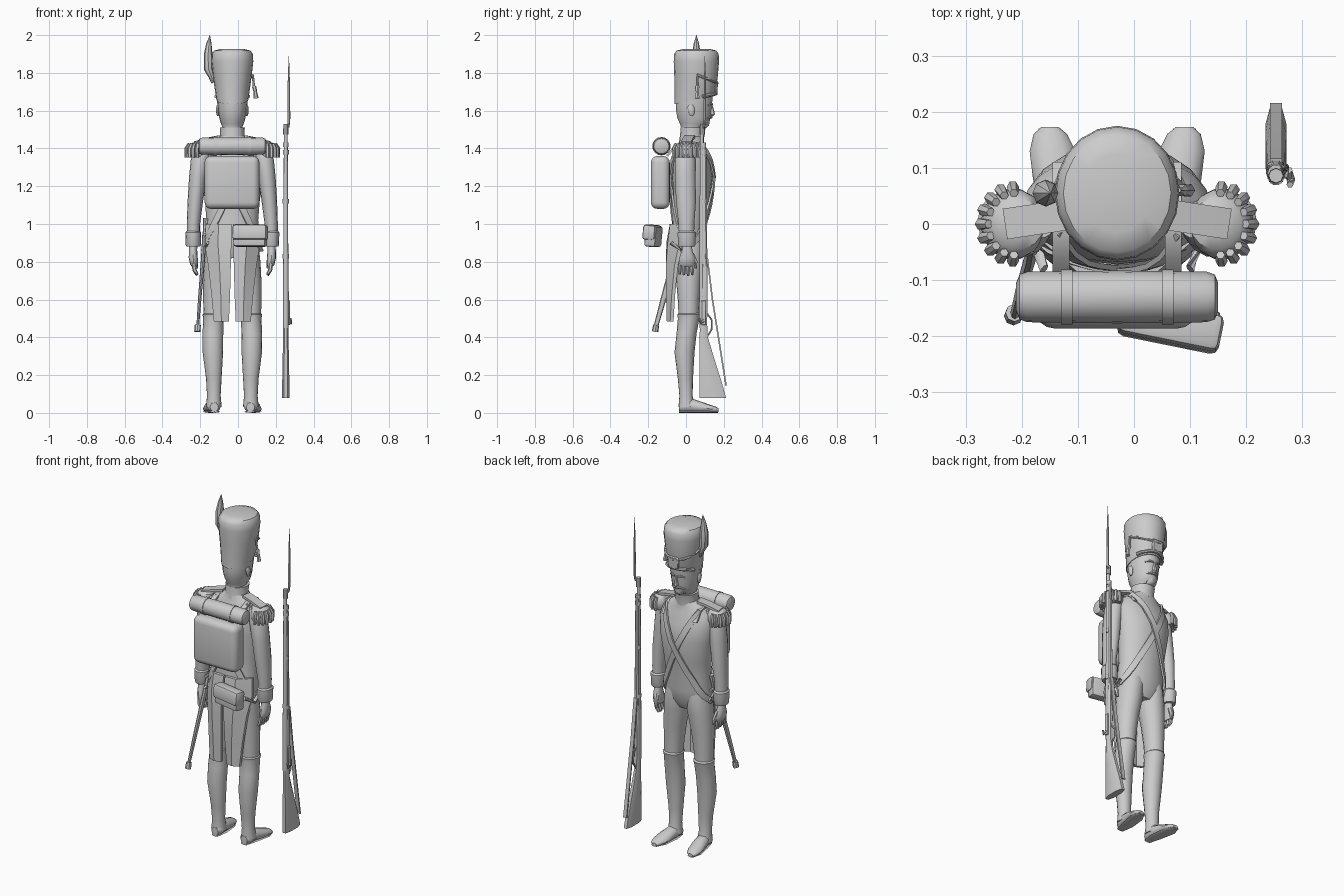
import bpy, bmesh
from math import sin, cos, pi, sqrt
from mathutils import Vector

CX = -0.03  # body centre line


def finish(bm, name, angle=40):
    bmesh.ops.recalc_face_normals(bm, faces=bm.faces)
    me = bpy.data.meshes.new(name)
    bm.to_mesh(me)
    bm.free()
    ob = bpy.data.objects.new(name, me)
    bpy.context.collection.objects.link(ob)
    bpy.ops.object.select_all(action='DESELECT')
    ob.select_set(True)
    bpy.context.view_layer.objects.active = ob
    bpy.ops.object.shade_smooth_by_angle(angle=angle * pi / 180)
    return ob


def skin(bm, loops, caps=True):
    n = len(loops[0])
    rows = [[bm.verts.new(p) for p in l] for l in loops]
    for a, b in zip(rows, rows[1:]):
        for i in range(n):
            bm.faces.new((a[i], a[(i + 1) % n], b[(i + 1) % n], b[i]))
    if caps:
        bm.faces.new(rows[0])
        bm.faces.new(rows[-1])


def loft(name, rings, n=16, axis='Z', ox=0.0, angle=40):
    """rings: (position, centre a, centre b, radius a, radius b) along Z or Y"""
    loops = []
    for t, a, b, ra, rb in rings:
        pts = [(ox + a + ra * cos(2 * pi * i / n), b + rb * sin(2 * pi * i / n)) for i in range(n)]
        loops.append([(p, q, t) if axis == 'Z' else (p, t, q) for p, q in pts])
    bm = bmesh.new()
    skin(bm, loops)
    return finish(bm, name, angle)


def rod(name, pts, radii, n=8, flat=1.0):
    """tapered round bar through points"""
    pts = [Vector(p) for p in pts]
    loops = []
    for i, p in enumerate(pts):
        t = (pts[min(i + 1, len(pts) - 1)] - pts[max(i - 1, 0)]).normalized()
        u = t.cross(Vector((0, 1, 0) if abs(t.y) < .8 else (1, 0, 0))).normalized()
        v = t.cross(u)
        loops.append([p + radii[i] * (u * cos(2 * pi * k / n) * flat + v * sin(2 * pi * k / n)) for k in range(n)])
    bm = bmesh.new()
    skin(bm, loops)
    return finish(bm, name)


def strap(name, pts, normals, w, th):
    """flat belt through points"""
    pts = [Vector(p) for p in pts]
    loops = []
    for i, p in enumerate(pts):
        t = (pts[min(i + 1, len(pts) - 1)] - pts[max(i - 1, 0)]).normalized()
        nn = Vector(normals[i]).normalized()
        s = t.cross(nn).normalized() * w / 2
        nn = nn * th / 2
        loops.append([p + s + nn, p - s + nn, p - s - nn, p + s - nn])
    bm = bmesh.new()
    skin(bm, loops)
    return finish(bm, name)


def box(name, loc, size, rot=(0, 0, 0), bevel=0.01, seg=2):
    bm = bmesh.new()
    bmesh.ops.create_cube(bm, size=1)
    bmesh.ops.scale(bm, vec=size, verts=bm.verts)
    if bevel:
        bmesh.ops.bevel(bm, geom=bm.edges[:], offset=bevel, segments=seg, profile=.5, affect='EDGES')
    ob = finish(bm, name)
    ob.location, ob.rotation_euler = loc, rot
    return ob


# torso and its surface, which the belts follow
TORSO = [(.82, 0, .01, .10, .06), (.87, 0, .012, .135, .085), (.94, 0, .015, .145, .092), (1.02, 0, .02, .137, .09),
         (1.12, 0, .028, .145, .097), (1.25, 0, .035, .162, .107), (1.34, 0, .03, .168, .098),
         (1.40, 0, .025, .15, .078), (1.44, 0, .03, .10, .065), (1.465, 0, .03, .065, .062)]
loft('torso', TORSO, 20, ox=CX)


def surface(x, z, side, lift=.006):
    for a, b in zip(TORSO, TORSO[1:]):
        if a[0] <= z <= b[0]:
            f = (z - a[0]) / (b[0] - a[0])
            cy, rx, ry = [a[k] + (b[k] - a[k]) * f for k in (2, 3, 4)]
            x = max(-rx, min(rx, x))
            c = sqrt(1 - (x / rx) ** 2)
            nv = Vector((x / rx / rx, side * c / ry, 0)).normalized()
            return Vector((CX + x, cy + side * ry * c, z)) + nv * lift, nv


# crossed belts front and back, and a pack strap each side
for s in (-1, 1):
    for side, label in ((1, 'front'), (-1, 'back')):
        data = [surface(s * (.105 - .25 * t), 1.425 - .545 * t, side, .009 + .003 * s) for t in [i / 12 for i in range(13)]]
        strap('cross_belt_' + label, [d[0] for d in data], [d[1] for d in data], .034, .01)
    rod('belt_hip_loop', [(CX + s * .148, .03, .90), (CX + s * .152, -.02, .86), (CX + s * .13, -.08, .90)],
        [.014, .014, .012], flat=.5)
    data = [(CX + s * .1, y, z) for y, z in ((-.10, 1.36), (-.06, 1.41), (.0, 1.437), (.06, 1.425), (.105, 1.37))]
    strap('pack_strap', data, [(0, -1, .5), (0, -.5, 1), (0, 0, 1), (0, .5, 1), (0, 1, .4)], .03, .012)

# collar, neck and head
loft('collar', [(1.44, 0, .03, .068, .066), (1.475, 0, .033, .064, .064), (1.51, 0, .038, .066, .066),
                (1.51, 0, .038, .055, .055)], 16, ox=CX)
loft('head', [(1.46, 0, .03, .05, .052), (1.515, 0, .034, .053, .062), (1.53, 0, .045, .060, .078),
              (1.56, 0, .042, .069, .089), (1.60, 0, .04, .076, .094), (1.64, 0, .042, .08, .098),
              (1.70, 0, .045, .082, .098)], 18, ox=CX)
loft('chin', [(1.508, 0, .092, .016, .014), (1.52, 0, .1, .026, .022), (1.54, 0, .105, .028, .022),
              (1.556, 0, .1, .022, .02)], 10, ox=CX)
loft('nose', [(1.572, 0, .135, .008, .008), (1.58, 0, .135, .015, .018), (1.592, 0, .135, .011, .016),
              (1.635, 0, .13, .006, .009)], 8, ox=CX)
for s in (-1, 1):
    rod('moustache', [(CX, .134, 1.566), (CX + s * .02, .13, 1.565), (CX + s * .044, .112, 1.558)], [.008, .008, .002])
    rod('brow', [(CX + s * .008, .138, 1.634), (CX + s * .028, .134, 1.637), (CX + s * .05, .118, 1.628)], [.006, .007, .003])
    loft('ear', [(1.572, 0, .03, .004, .006), (1.585, 0, .03, .008, .014), (1.615, 0, .026, .010, .02),
                 (1.63, 0, .026, .004, .01)], 8, ox=CX + s * .077)

# tall hat with raised front edge
hat = loft('tall_hat', [(1.635, 0, .042, .084, .104), (1.70, 0, .048, .091, .109), (1.78, 0, .053, .102, .115),
                        (1.86, 0, .055, .111, .12), (1.90, 0, .055, .109, .118), (1.918, 0, .055, .096, .105),
                        (1.927, 0, .055, .06, .07)], 20, ox=CX)
for v in hat.data.vertices:
    if v.co.z < 1.65:
        v.co.z += .2 * (v.co.y + .06)


def hat_arc(a0, a1, z0, z1, n=10, r=.1, ry=.112):
    return [(CX + r * sin(a0 + (a1 - a0) * i / n), .05 + ry * cos(a0 + (a1 - a0) * i / n), z0 + (z1 - z0) * sin(pi * i / n))
            for i in range(n + 1)]


rod('hat_band', hat_arc(-1.2, 1.2, 1.675, 1.69, r=.092, ry=.108), [.01] * 11)
rod('hat_cord', hat_arc(-1.5, 1.5, 1.79, 1.745, r=.104, ry=.117), [.007] * 11, 6)
box('hat_plate', (CX, .161, 1.725), (.07, .014, .07), (-.05, 0, 0), .005, 1)
rod('tassel', [(.078, .06, 1.79), (.084, .06, 1.735), (.086, .06, 1.725), (.092, .06, 1.70), (.096, .06, 1.665)],
    [.006, .006, .012, .009, .013], 6)
rod('plume', [(-.135, .055, 1.745), (-.14, .055, 1.78), (-.157, .055, 1.82), (-.158, .055, 1.90), (-.154, .055, 1.955),
              (-.149, .055, 2.0)], [.006, .016, .024, .023, .014, .001], 8)

# limbs, both sides
for s in (-1, 1):
    loft('sleeve', [(.885, s * .206, .004, .034, .040), (1.0, s * .206, .002, .035, .043), (1.12, s * .196, .0, .041, .054),
                    (1.25, s * .183, -.004, .046, .056), (1.34, s * .170, -.004, .050, .055),
                    (1.395, s * .155, .0, .042, .045), (1.42, s * .135, .005, .025, .03)], 14, ox=CX)
    loft('cuff', [(.88, s * .207, .004, .036, .043), (.89, s * .207, .004, .04, .047), (.955, s * .207, .004, .042, .05),
                  (.963, s * .207, .004, .035, .042)], 14, ox=CX)
    loft('palm', [(.895, s * .207, .004, .022, .026), (.86, s * .208, .006, .022, .028), (.82, s * .207, .006, .024, .042),
                  (.785, s * .203, .004, .020, .044), (.775, s * .2, .004, .014, .038)], 12, ox=CX)
    for i in range(4):
        y = -.03 + i * .022
        rod('finger', [(CX + s * .204, y, .79), (CX + s * .2, y - .003, .755), (CX + s * .186, y - .003, .728 + .004 * abs(i - 2))],
            [.012, .011, .007], 6)
    rod('thumb', [(CX + s * .2, .03, .84), (CX + s * .193, .05, .80), (CX + s * .188, .053, .765)], [.014, .012, .006], 6)

    # shoulder board with fringe
    loft('epaulette', [(1.352, s * .186, 0, .045, .055), (1.375, s * .186, 0, .058, .064), (1.405, s * .184, 0, .057, .062),
                       (1.428, s * .175, 0, .045, .045), (1.436, s * .17, 0, .02, .02)], 14, ox=CX)
    strap('shoulder_board', [(CX + s * .07, .02, 1.462), (CX + s * .12, .012, 1.452), (CX + s * .2, 0, 1.43)],
          [(0, 0, 1)] * 3, .055, .014)
    for k in range(9):
        a = -pi / 2 + pi * k / 8
        c, d = s * cos(a), sin(a)
        rod('fringe', [(CX + s * .184 + .045 * c, .055 * d, 1.425), (CX + s * .186 + .057 * c, .066 * d, 1.40),
                       (CX + s * .186 + .057 * c, .066 * d, 1.352)], [.008, .011, .009], 6)

    # trousers, gaiters and shoes
    loft('trouser_leg', [(.48, s * .101, .014, .05, .053), (.58, s * .098, .014, .056, .056), (.70, s * .09, .014, .064, .066),
                         (.80, s * .078, .014, .071, .077), (.88, s * .07, .014, .07, .083), (.94, s * .066, .014, .06, .075)],
         16, ox=CX)
    loft('gaiter', [(.03, s * .098, .005, .042, .045), (.09, s * .098, .0, .036, .035), (.18, s * .098, -.003, .041, .04),
                    (.32, s * .103, -.008, .054, .053), (.42, s * .103, .003, .055, .053), (.50, s * .1, .014, .054, .057),
                    (.52, s * .1, .015, .058, .061), (.528, s * .1, .015, .05, .054)], 16, ox=CX)
    loft('shoe', [(-.038, s * .096, .03, .022, .024), (-.02, s * .097, .036, .036, .034), (.03, s * .1, .038, .038, .038),
                  (.08, s * .108, .03, .042, .03), (.13, s * .115, .021, .041, .021), (.16, s * .119, .017, .03, .015),
                  (.173, s * .12, .014, .015, .009)], 12, 'Y', CX)
    loft('shoe_sole', [(-.037, s * .096, .006, .022, .006), (.03, s * .1, .006, .036, .006), (.12, s * .114, .006, .041, .006),
                       (.17, s * .12, .006, .02, .006)], 8, 'Y', CX)

    # coat tail: folded panel hanging behind
    rows = []
    for z, xi, xo, yi, yo in ((1.0, .004, .14, -.08, -.02), (.9, .005, .148, -.098, -.03), (.78, .008, .128, -.10, -.055),
                              (.62, .012, .11, -.093, -.07), (.485, .018, .098, -.085, -.078)):
        bow = (yi + yo) / 2 - .028 * max(0, (z - .4))
        path = [(xi, yi), ((xi + xo) / 2, min(bow - .012, yi * .93)), (xo, yo)]
        rows.append([(CX + s * x, y - .006, z) for x, y in path] + [(CX + s * x, y + .012, z) for x, y in path[::-1]])
    bm = bmesh.new()
    skin(bm, rows)
    finish(bm, 'coat_tail', 35)

# backpack, rolled blanket and its ties
box('backpack', (-.032, -.136, 1.22), (.29, .1, .28), (0, 0, 0), .035, 4)
loft_rings = [(0, .025), (.006, .04), (.02, .045), (.18, .047), (.34, .045), (.354, .04), (.36, .025)]
rod('blanket_roll', [(-.21 + x, -.13, 1.412) for x, r in loft_rings], [r for x, r in loft_rings], 16)
for s in (-1, 1):
    rod('blanket_tie', [(CX + s * .09 + d, -.13, 1.412) for d in (-.01, .01)], [.049, .049], 16)

# cartridge box with lid
box('cartridge_box', (.065, -.172, .935), (.175, .062, .112), (-.1, 0, -.2), .014, 2)
box('cartridge_lid', (.065, -.18, .955), (.185, .068, .08), (-.1, 0, -.2), .014, 2)

# short sabre in scabbard
rod('scabbard', [(-.178, -.02, .94), (-.185, -.06, .82), (-.203, -.12, .60), (-.214, -.163, .445)], [.019, .018, .015, .012], 8, .6)
rod('scabbard_tip', [(-.213, -.158, .465), (-.215, -.164, .43)], [.016, .017], 8)
rod('sabre_grip', [(-.176, -.015, .94), (-.172, .0, 1.0), (-.17, .002, 1.03)], [.012, .012, .016], 8)
rod('sabre_guard', [(-.177, -.05, .945), (-.177, .02, .945)], [.009, .009], 6)

# musket: stock profile in y-z, thickness in x
GX = .253
bm = bmesh.new()
rows = []
for z, y0, y1, w in ((.08, .072, .212, .019), (.16, .072, .19, .019), (.28, .072, .152, .017), (.40, .072, .116, .014),
                     (.47, .074, .112, .014), (.62, .080, .114, .016), (.82, .083, .113, .013), (1.42, .085, .107, .010)):
    c = .25 * (y1 - y0)
    rows.append([(GX + a * w, y, z) for a, y in ((-.5, y0), (.5, y0), (1, y0 + c), (1, y1 - c), (.5, y1), (-.5, y1), (-1, y1 - c), (-1, y0 + c))])
skin(bm, rows)
finish(bm, 'musket_stock')
rod('barrel', [(GX, .084, z) for z in (.45, .5, 1.51)], [.014, .015, .010], 10)
for z, r in ((.83, .018), (1.12, .017), (1.38, .016), (1.42, .015)):
    rod('barrel_band', [(GX, .091, z - .012), (GX, .091, z + .012)], [r, r], 10)
box('lock_plate', (.271, .094, .53), (.01, .026, .13), bevel=.003, seg=1)
rod('lock_hammer', [(.274, .095, .49), (.28, .078, .475), (.278, .07, .50)], [.009, .008, .006], 6)
rod('trigger_guard', [(GX, .11, .40), (GX, .135, .44), (GX, .137, .49), (GX, .11, .53)], [.005] * 4, 6)
strap('sling', [(GX, .113, .82), (GX, .14, .60), (GX, .178, .36), (GX, .212, .145)], [(0, 1, .2)] * 4, .022, .008)

# bayonet
rod('bayonet_socket', [(GX, .086, 1.475), (GX, .086, 1.53)], [.014, .013], 8)
rod('bayonet_blade', [(GX, .088, 1.505), (.267, .096, 1.515), (.269, .1, 1.56), (.269, .1, 1.75), (.269, .1, 1.89)],
    [.006, .006, .008, .006, .001], 6)
